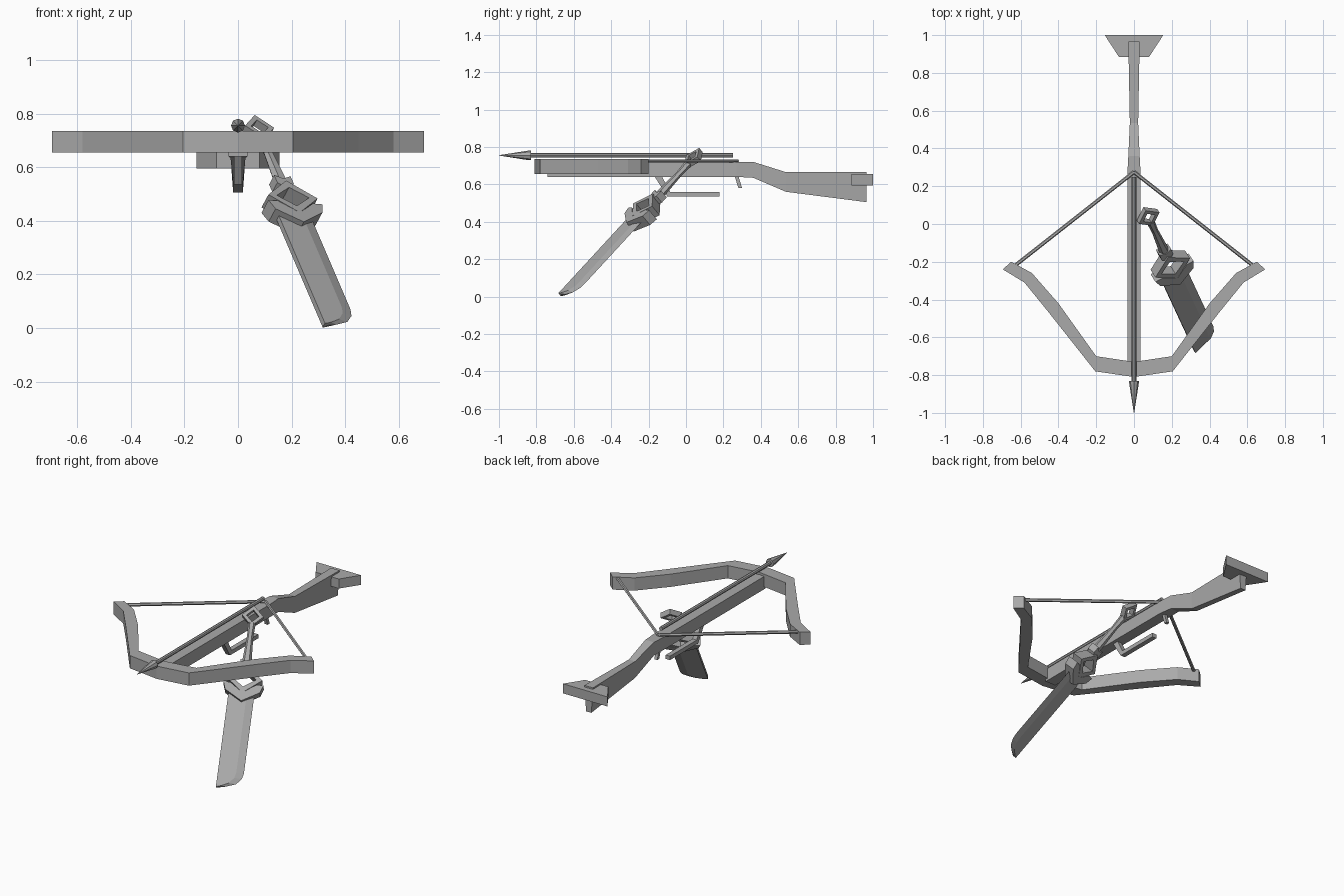
import bpy, bmesh, math
from mathutils import Vector, Matrix

if "Cube" in bpy.data.objects:
    bpy.data.objects.remove(bpy.data.objects["Cube"], do_unlink=True)

grey = bpy.data.materials.new("plain grey")
grey.use_nodes = True
COLOUR = (0.4, 0.4, 0.4, 1)
grey.diffuse_color = COLOUR
grey.node_tree.nodes["Principled BSDF"].inputs["Base Color"].default_value = COLOUR


def loft(name, rings, loop=False, frame=None):
    """Skin rings of points; cap the ends, or join last to first."""
    bm = bmesh.new()
    vs = [[bm.verts.new(p) for p in r] for r in rings]
    n = len(vs[0])
    for a, b in zip(vs, vs[1:] + vs[:1] if loop else vs[1:]):
        for i in range(n):
            j = (i + 1) % n
            bm.faces.new((a[i], a[j], b[j], b[i]))
    if not loop:
        bm.faces.new(vs[0])
        bm.faces.new(vs[-1])
    bmesh.ops.recalc_face_normals(bm, faces=bm.faces)
    me = bpy.data.meshes.new(name)
    bm.to_mesh(me)
    bm.free()
    me.materials.append(grey)
    ob = bpy.data.objects.new(name, me)
    if frame:
        ob.matrix_world = frame
    bpy.context.collection.objects.link(ob)
    return ob


def plate(name, outline, low, high, frame=None):
    """Flat outline in x, y with thickness along z."""
    return loft(name, [[(x, y, z) for x, y in outline] for z in (low, high)], frame=frame)


def side_plate(name, outline, half):
    """Outline in y, z with thickness along x."""
    return loft(name, [[(x, y, z) for y, z in outline] for x in (-half, half)])


def rod(name, stations, sides=8):
    """Round bar through (point, radius) stations."""
    d = (Vector(stations[-1][0]) - Vector(stations[0][0])).normalized()
    a = d.cross(Vector((0, 0, 1))).normalized()
    b = a.cross(d)
    turn = [2 * math.pi * i / sides for i in range(sides)]
    return loft(name, [[Vector(p) + r * (a * math.cos(t) + b * math.sin(t)) for t in turn]
                       for p, r in stations])


def diamond_frame(name, s, half_w, half_s, stroke, half_n, frame):
    """Square-section diamond ring in the sword plane."""
    rings = []
    for cx, cy in ((1, 0), (0, 1), (-1, 0), (0, -1)):
        rings.append([(cx * (half_w - k), s + cy * (half_s - k), n)
                      for k, n in ((0, -half_n), (0, half_n), (stroke, half_n), (stroke, -half_n))])
    return loft(name, rings, loop=True, frame=frame)


# Bow limbs as one swept arch
inner = [(0.65, -0.20), (0.54, -0.26), (0.40, -0.42), (0.20, -0.70), (0, -0.73)]
outer = [(0.695, -0.24), (0.58, -0.31), (0.45, -0.47), (0.205, -0.78), (0, -0.81)]
pairs = list(zip(inner, outer))
pairs += [((-i[0], i[1]), (-o[0], o[1])) for i, o in pairs[-2::-1]]
loft("bow", [[(*i, 0.655), (*o, 0.655), (*o, 0.735), (*i, 0.735)] for i, o in pairs])

# Stock: y, bottom, top, half width at top and bottom
stock = [(-0.74, 0.64, 0.72, 0.035, 0.035), (0.27, 0.64, 0.72, 0.035, 0.035),
         (0.36, 0.635, 0.72, 0.03, 0.028), (0.535, 0.56, 0.665, 0.022, 0.02),
         (0.965, 0.505, 0.665, 0.03, 0.018)]
loft("stock", [[(-b, y, lo), (b, y, lo), (t, y, hi), (-t, y, hi)] for y, lo, hi, t, b in stock])
plate("butt_plate", [(-0.08, 0.885), (0.08, 0.885), (0.155, 1.0), (-0.155, 1.0)], 0.595, 0.655)

# Grip lever and trigger under the stock
side_plate("lever", [(-0.17, 0.645), (-0.13, 0.645), (-0.085, 0.56), (0.18, 0.56),
                     (0.18, 0.535), (-0.10, 0.535)], 0.015)
side_plate("trigger", [(0.26, 0.645), (0.28, 0.645), (0.30, 0.58), (0.28, 0.58)], 0.01)

# String halves
for side, label in ((1, "left"), (-1, "right")):
    rod(label + "_string", [((side * 0.63, -0.22, 0.725), 0.01), ((0, 0.275, 0.725), 0.01)], 6)

# Arrow
rod("arrow_shaft", [((0, -0.84, 0.755), 0.012), ((0, 0.25, 0.755), 0.012)])
rod("arrow_head", [((0, -0.83, 0.755), 0.026), ((0, -0.84, 0.755), 0.026),
                   ((0, -1.0, 0.755), 0.001)])

# Sword frame: local x across the blade, y from pommel to tip, z off the flat
u = Vector((0.30, -0.645, -0.70)).normalized()
w = Vector((0.865, 0.5, -0.05))
w = (w - u * w.dot(u)).normalized()
sword = Matrix.Translation((0.075, 0.04, 0.74)) @ Matrix((w, u, w.cross(u))).transposed().to_4x4()

diamond_frame("pommel_ring", 0, 0.062, 0.062, 0.026, 0.016, sword)


def hexagon(half_w, half_n, s):
    return [(half_w * a, s, half_n * b) for a, b in
            ((-1, 0), (-0.5, -1), (0.5, -1), (1, 0), (0.5, 1), (-0.5, 1))]


loft("handle", [hexagon(a, b, s) for s, a, b in
                ((0.04, 0.022, 0.018), (0.12, 0.018, 0.014), (0.29, 0.028, 0.02))], frame=sword)
plate("collar", [(-0.035, 0.27), (0, 0.285), (0.035, 0.27), (0.035, 0.31), (0, 0.34), (-0.035, 0.31)],
      -0.025, 0.025, sword)
diamond_frame("guard_frame", 0.39, 0.105, 0.085, 0.036, 0.034, sword)
plate("guard_chevron", [(-0.115, 0.42), (-0.075, 0.42), (0, 0.475), (0.075, 0.42), (0.115, 0.42),
                        (0.10, 0.465), (0, 0.525), (-0.10, 0.465)], -0.034, 0.034, sword)

# Blade: thick spine, bevelled to a curved cutting edge
spine, ridge, edge = -0.08, 0.025, 0.068
rings = []
for y, r, e in ((0.46, ridge, edge), (0.95, ridge, edge), (0.985, 0.018, 0.06),
                (1.02, -0.01, 0.03), (1.04, -0.05, -0.025), (1.048, -0.074, -0.068)):
    rings.append([(spine, y, -0.011), (r, y, -0.011), (e, y, 0), (r, y, 0.011), (spine, y, 0.011)])
loft("blade", rings, frame=sword)
